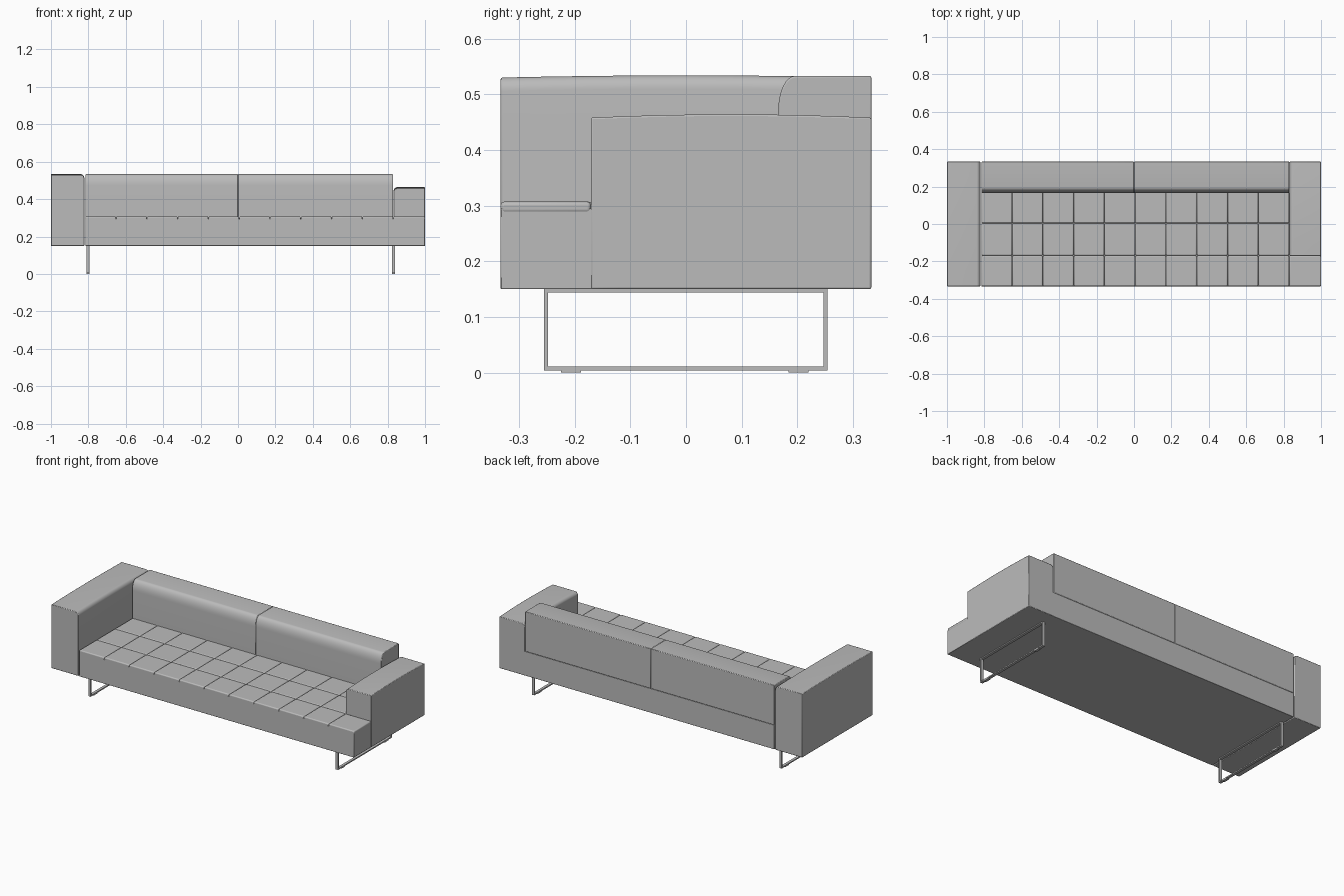
import bpy, bmesh, math

cube = bpy.data.objects.get("Cube")
if cube:
    bpy.data.objects.remove(cube, do_unlink=True)

grey = bpy.data.materials.new("plain_grey")
grey.use_nodes = True
colour = (0.5, 0.5, 0.5, 1)
grey.diffuse_color = colour
grey.node_tree.nodes["Principled BSDF"].inputs["Base Color"].default_value = colour

FLOOR, SEAT, BACK_Y = 0.15, 0.307, 0.333


def finish(name, bm, bevel=0.0, segments=2):
    bmesh.ops.recalc_face_normals(bm, faces=bm.faces)
    mesh = bpy.data.meshes.new(name)
    bm.to_mesh(mesh)
    bm.free()
    obj = bpy.data.objects.new(name, mesh)
    bpy.context.collection.objects.link(obj)
    mesh.materials.append(grey)
    if bevel:
        mod = obj.modifiers.new("soft_edges", 'BEVEL')
        mod.width, mod.segments = bevel, segments
        mod.limit_method, mod.angle_limit = 'ANGLE', math.radians(40)
        bpy.ops.object.select_all(action='DESELECT')
        obj.select_set(True)
        bpy.context.view_layer.objects.active = obj
        bpy.ops.object.shade_smooth_by_angle(angle=math.radians(35))
    return obj


def add_box(bm, x, y, z):
    verts = bmesh.ops.create_cube(bm, size=1)["verts"]
    for v in verts:
        v.co = [lo + (c + 0.5) * (hi - lo) for c, (lo, hi) in zip(v.co, (x, y, z))]
    return verts


def soft_block(name, axis, flat, rounded, z0, z1, start, end, ru, rz, crown=0.0):
    """Sweep a section with one rounded top corner along an axis, with a crowned top."""
    side = 1 if rounded > flat else -1
    section = [(flat, z0), (flat, z1)]
    for i in range(9):
        a = math.pi / 2 * (1 - i / 8)
        section.append((rounded - side * ru * (1 - math.cos(a)), z1 - rz * (1 - math.sin(a))))
    section.append((rounded, z0))
    bm = bmesh.new()
    rings = []
    for k in range(9):
        t = k / 8
        along = start + (end - start) * t
        ring = []
        for u, z in section:
            z -= crown * (2 * t - 1) ** 2 * (z - z0) / (z1 - z0)
            ring.append(bm.verts.new((u, along, z) if axis == 'y' else (along, u, z)))
        rings.append(ring)
    n = len(section)
    for a, b in zip(rings, rings[1:]):
        for i in range(n):
            j = (i + 1) % n
            bm.faces.new((a[i], a[j], b[j], b[i]))
    bm.faces.new(rings[0])
    bm.faces.new(rings[-1])
    return finish(name, bm, 0.003)


# Upholstered base under seat and back
bm = bmesh.new()
add_box(bm, (-0.816, 0.999), (-BACK_Y, BACK_Y - 0.001), (FLOOR, SEAT - 0.012))
finish("seat_base", bm, 0.002)

# Tufted seat squares
cols = [-0.816 + 0.1646 * i for i in range(11)]
rows = [-BACK_Y, -0.168, 0.005, 0.18]
bm = bmesh.new()
for x0, x1 in zip(cols, cols[1:]):
    for y0, y1 in zip(rows, rows[1:]):
        add_box(bm, (x0, x1 - 0.001), (y0, y1 - 0.001), (SEAT - 0.02, SEAT))
add_box(bm, (cols[-1], 1), (rows[0], rows[1] - 0.003), (SEAT - 0.02, SEAT))
finish("seat_squares", bm, 0.006, 3)

# Arms: the right one is tall and full depth, the left one low and set back
soft_block("right_arm", 'y', -1, -0.821, FLOOR, 0.534, -BACK_Y, BACK_Y, 0.02, 0.025, 0.004)
soft_block("left_arm", 'y', 1, 0.832, FLOOR, 0.464, -0.171, BACK_Y, 0.02, 0.02, 0.006)

# Two back cushions
for name, x0, x1 in (("right_back", -0.816, 0), ("left_back", 0, 0.83)):
    soft_block(name, 'x', BACK_Y, 0.166, SEAT - 0.012, 0.533, x0, x1, 0.03, 0.06)

# Sled legs with foot pads
for name, x in (("right_leg", -0.802), ("left_leg", 0.832)):
    bm = bmesh.new()
    xs = (x - 0.008, x + 0.008)
    for z in ((0.004, 0.011), (0.144, FLOOR)):
        add_box(bm, xs, (-0.255, 0.254), z)
    for y in (-0.255, 0.247):
        add_box(bm, xs, (y, y + 0.007), (0.011, 0.144))
    for y in (-0.207, 0.202):
        add_box(bm, xs, (y - 0.018, y + 0.018), (0, 0.004))
    finish(name, bm)
